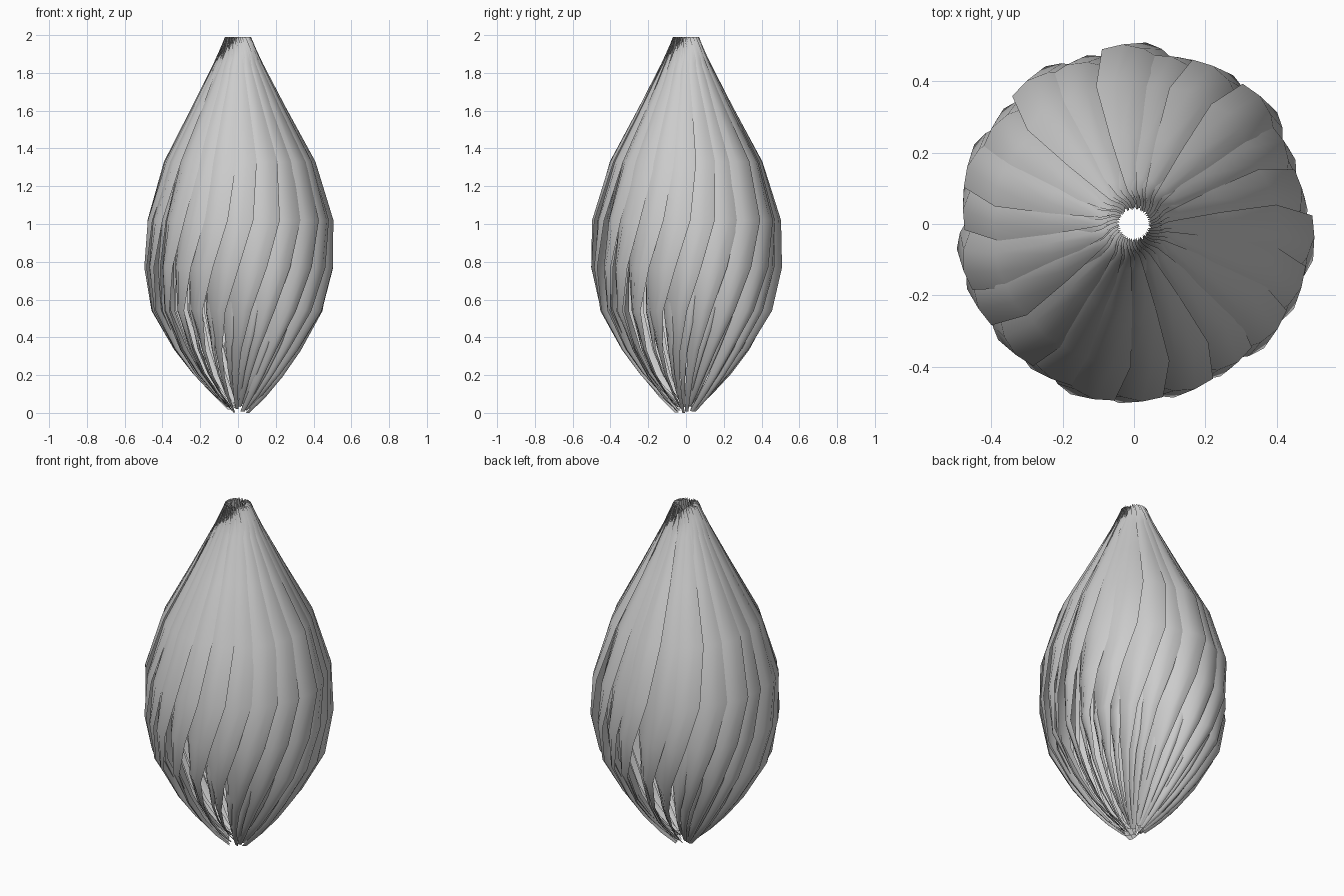
import bpy, bmesh, math, random

if "Cube" in bpy.data.objects:
    bpy.data.objects.remove(bpy.data.objects["Cube"])
random.seed(4)

# Petal profile: height, outer radius, twist (deg), half width (deg), inward tuck of the hidden edge
PROFILE = [
    (0.00, 0.06, -14, 10.0, 0.015),
    (0.08, 0.15, -13, 6.0, 0.03),
    (0.19, 0.25, -11, 4.5, 0.045),
    (0.33, 0.355, -9, 5.0, 0.07),
    (0.54, 0.48, -6, 8.0, 0.10),
    (0.77, 0.53, -2, 13.0, 0.13),
    (1.02, 0.525, 3, 17.0, 0.13),
    (1.33, 0.425, 6, 19.0, 0.09),
    (1.62, 0.262, 7, 18.0, 0.05),
    (1.85, 0.138, 7, 16.0, 0.035),
    (1.93, 0.098, 7, 14.0, 0.045),
    (1.99, 0.07, 7, 5.0, 0.03),
]
ACROSS = [-1, -0.6, -0.2, 0.2, 0.6, 1]


def petal(name, angle, scale, foot, width):
    """One curled sheet: its leading edge lies over the next petal."""
    bm = bmesh.new()
    swell = scale * random.uniform(0.965, 1.025)
    rows = []
    for z, r, twist, half, tuck in PROFILE:
        mid = math.sin(math.pi * min(z / 2, 1))
        radius = r * (1 + (swell - 1) * mid)
        height = z + foot * max(0, 1 - z / 0.4)
        row = []
        for u in ACROSS:
            a = angle + math.radians(twist + width * half * u)
            rr = radius - tuck * ((1 - u) / 2) ** 1.3
            rr -= 0.035 * mid * max(u, 0) ** 2
            row.append(bm.verts.new((rr * math.cos(a), rr * math.sin(a), height)))
        rows.append(row)
    for lo, hi in zip(rows, rows[1:]):
        for i in range(len(ACROSS) - 1):
            bm.faces.new((lo[i], lo[i + 1], hi[i + 1], hi[i]))
    mesh = bpy.data.meshes.new(name)
    bm.to_mesh(mesh)
    bm.free()
    for p in mesh.polygons:
        p.use_smooth = True
    obj = bpy.data.objects.new(name, mesh)
    bpy.context.collection.objects.link(obj)


def ring(name, count, scale, lift, width, offset):
    """A full ring of petals with slight irregularity."""
    for i in range(count):
        angle = math.tau * (i + offset) / count + math.radians(random.uniform(-2.5, 2.5))
        foot = lift + (random.uniform(0, 0.04) if i else 0)
        petal(f"{name}_{i + 1}", angle, scale, foot, width)


# Outer petals form the bud, inner petals fill behind the narrow stems
ring("outer_petal", 22, 1.0, 0.0, 1.0, 0.0)
ring("inner_petal", 22, 0.87, 0.03, 0.85, 0.5)
